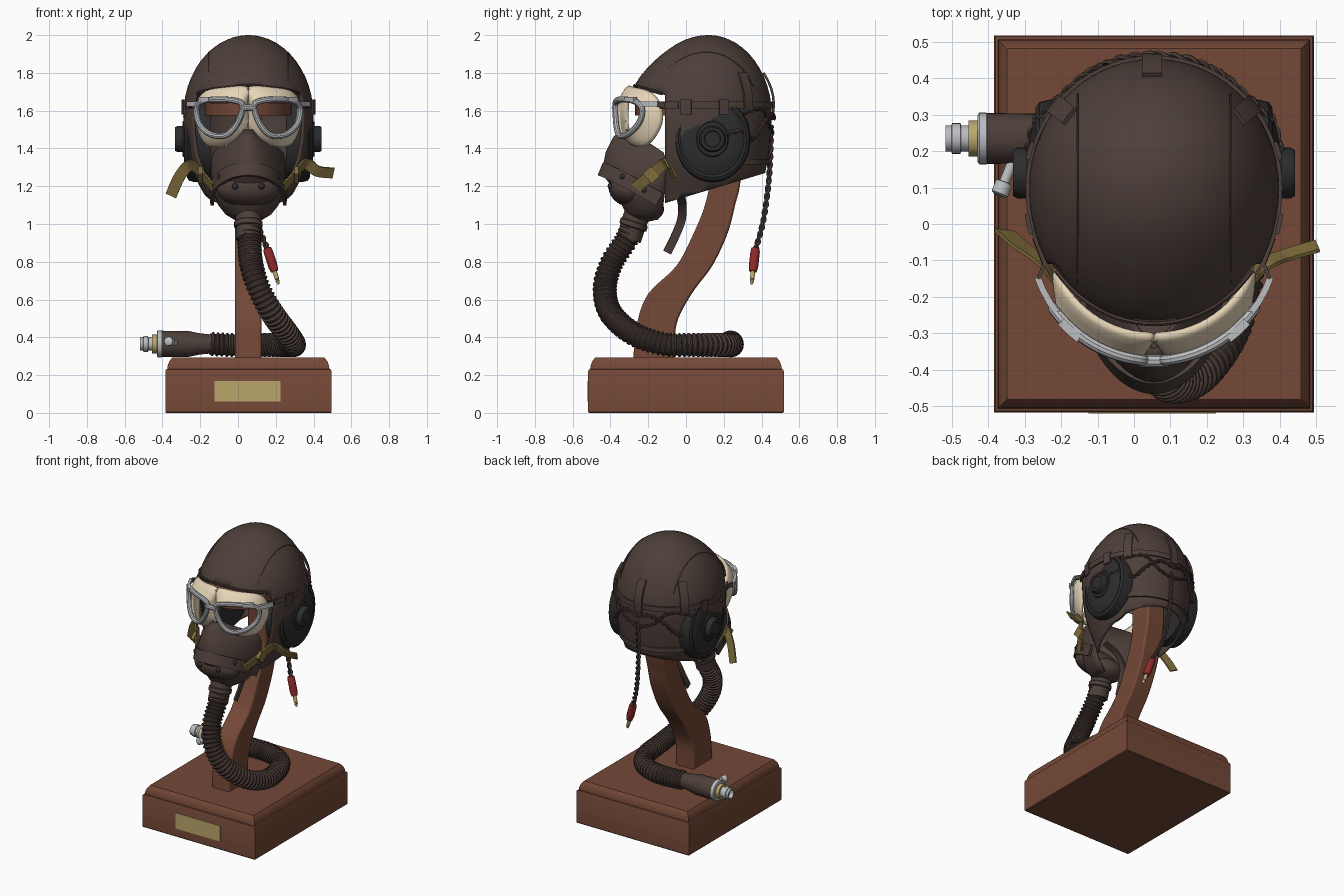
import bpy, bmesh, math
from mathutils import Vector as V

if "Cube" in bpy.data.objects:
    bpy.data.objects.remove(bpy.data.objects["Cube"])

CX = 0.055  # symmetry plane of head and stand

def material(name, r, g, b):
    m = bpy.data.materials.new(name)
    m.diffuse_color = (r, g, b, 1)
    m.use_nodes = True
    m.node_tree.nodes["Principled BSDF"].inputs["Base Color"].default_value = m.diffuse_color
    return m

LEATHER = material("dark_brown_leather", .075, .05, .042)
WOOD = material("red_brown_wood", .175, .065, .038)
BLACK = material("black_rubber", .026, .026, .027)
SILVER = material("silver_metal", .5, .51, .53)
CREAM = material("cream_padding", .80, .67, .48)
BRASS = material("brass", .50, .39, .15)
KHAKI = material("khaki_webbing", .22, .155, .045)
RED = material("red_plug", .27, .022, .022)

def finish(name, bm, mat):
    bmesh.ops.recalc_face_normals(bm, faces=bm.faces)
    me = bpy.data.meshes.new(name)
    bm.to_mesh(me)
    bm.free()
    me.materials.append(mat)
    ob = bpy.data.objects.new(name, me)
    bpy.context.collection.objects.link(ob)
    return ob

def loft_bm(rings, closed=True, caps=True, loop=False):
    bm = bmesh.new()
    vs = [[bm.verts.new(p) for p in r] for r in rings]
    n = len(vs[0])
    for a, b in list(zip(vs, vs[1:])) + ([(vs[-1], vs[0])] if loop else []):
        for i in range(n if closed else n - 1):
            j = (i + 1) % n
            bm.faces.new((a[i], a[j], b[j], b[i]))
    if caps and closed and not loop:
        bm.faces.new(vs[0])
        bm.faces.new(vs[-1])
    return bm

def loft(name, rings, mat, **kw):
    return finish(name, loft_bm(rings, **kw), mat)

def smooth(pts, n=8, loop=False):
    pts = [V(p) for p in pts]
    k, out = len(pts), []
    get = (lambda i: pts[i % k]) if loop else (lambda i: pts[min(max(i, 0), k - 1)])
    for i in range(k if loop else k - 1):
        a, b, c, d = get(i - 1), get(i), get(i + 1), get(i + 2)
        for t in [s / n for s in range(n)]:
            out.append(.5 * (2 * b + (c - a) * t + (2 * a - 5 * b + 4 * c - d) * t * t
                             + (3 * b - a - 3 * c + d) * t ** 3))
    return out if loop else out + [pts[-1]]

def resample(pts, n):
    d = [0]
    for a, b in zip(pts, pts[1:]):
        d.append(d[-1] + (b - a).length)
    out, j = [], 0
    for i in range(n + 1):
        s = d[-1] * i / n
        while j < len(pts) - 2 and d[j + 1] < s:
            j += 1
        out.append(pts[j].lerp(pts[j + 1], (s - d[j]) / (d[j + 1] - d[j])))
    return out

def frames(pts, up, loop=False):
    u, out, k = V(up), [], len(pts)
    for i, p in enumerate(pts):
        t = (pts[(i + 1) % k] - pts[i - 1]) if loop else pts[min(i + 1, k - 1)] - pts[max(i - 1, 0)]
        t.normalize()
        u = (u - t * u.dot(t)).normalized()
        out.append((p, u, t.cross(u)))
    return out

def circle(n):
    return [(math.cos(math.tau * i / n), math.sin(math.tau * i / n)) for i in range(n)]

def tube(name, pts, r, mat, n=10, up=(.3, .2, 1), loop=False):
    rad = r if callable(r) else (lambda i: r)
    return loft(name, [[p + (u * a + v * b) * rad(i) for a, b in circle(n)]
                       for i, (p, u, v) in enumerate(frames(pts, up, loop))], mat, loop=loop)

def ribbon(name, pts, w, t, mat, up):
    sec = [(-w / 2, -t / 2), (w / 2, -t / 2), (w / 2, t / 2), (-w / 2, t / 2)]
    return loft(name, [[p + u * a + v * b for a, b in sec] for p, u, v in frames(pts, up)], mat)

def lathe(name, loc, axis, prof, mat, n=32, stretch=1):
    q = V(axis).to_track_quat('Z', 'Y')
    rings = [[q @ V((a * r, b * r, h)) for a, b in circle(n)] for r, h in prof]
    return loft(name, [[V(loc) + V((p.x, p.y, p.z * stretch)) for p in ring] for ring in rings], mat)

def ball(name, loc, radii, mat, rx=0):
    bm = bmesh.new()
    bmesh.ops.create_uvsphere(bm, u_segments=24, v_segments=14, radius=1)
    ob = finish(name, bm, mat)
    ob.location, ob.scale, ob.rotation_euler = loc, radii, (rx, 0, 0)

def braid(name, ctrl, r=.0085):
    path = smooth(ctrl, 20)
    n = int(sum((b - a).length for a, b in zip(path, path[1:])) / .008)
    fr = frames(resample(path, n), (.3, .9, .2))
    for k in (0, math.pi):
        tube(f"{name}_strand_{int(k > 0)}", [p + (u * math.cos(i * .6 + k) + v * math.sin(i * .6 + k)) * r
                                             for i, (p, u, v) in enumerate(fr)], r, LEATHER, 6)

def solid(ob, t):
    m = ob.modifiers.new("thickness", 'SOLIDIFY')
    m.thickness, m.offset = t, -1

# Wooden base with moulded edge, name plate
loft("base", [[(CX + sx * (.44 - i), sy * (.518 - i), z) for sx, sy in ((-1, -1), (1, -1), (1, 1), (-1, 1))]
              for i, z in ((.004, 0), (0, .005), (0, .222), (.004, .23), (.011, .233), (.013, .25),
                           (.02, .27), (.03, .284), (.036, .292))], WOOD)
loft("name_plate", [[(x, y, z) for x, z in ((-.125, .06), (.225, .06), (.225, .17), (-.125, .17))]
                    for y in (-.515, -.521)], BRASS)

# Curved post and inner head support
post = smooth([(.28, -.28, -.06), (.47, -.26, -.05), (.63, -.2, .03), (.78, -.05, .14), (.95, .04, .22),
               (1.1, .1, .26), (1.25, .125, .29), (1.6, .12, .29)], 6)
ob = loft("post", [[(-.015, a, z), (.125, a, z), (.125, b, z), (-.015, b, z)] for z, a, b in post], WOOD)
bv = ob.modifiers.new("bevel", 'BEVEL')
bv.width, bv.segments, bv.limit_method, bv.angle_limit = .012, 2, 'ANGLE', 1.0
loft("head_support", [[(CX + a * .23, .02 + b * .29, z) for a, b in circle(32)] for z in (1.575, 1.64)], WOOD)

# Leather flying helmet: rings of an ellipsoid running into a neck, forehead pushed forward
LOW = [(1.57, .345, .10, .355), (1.45, .34, .10, .345), (1.35, .325, .10, .335), (1.25, .285, .10, .315),
       (1.15, .23, .07, .25), (1.05, .18, .02, .18)]

def forehead(z):
    return 1 + .14 * min(1, max(0, (1.93 - z) / .18))

def dims(z):
    if z >= 1.57:
        c = math.sqrt(max(0, 1 - ((z - 1.57) / .43) ** 2))
        return .345 * c, .1 + .02 * (1 - c), .355 * c
    for a, b in zip(LOW, LOW[1:]):
        if z >= b[0]:
            t = (z - a[0]) / (b[0] - a[0])
            return tuple(a[i] + (b[i] - a[i]) * t for i in (1, 2, 3))

def head(deg, z, off=0.0):
    a, yc, b = dims(z)
    s = math.sin(math.radians(deg))
    return V((CX + (a + off) * math.cos(math.radians(deg)), yc + (b * (forehead(z) if s < 0 else 1) + off) * s, z))

levels = [1.57 + .43 * math.sin(math.radians(p)) for p in (89.5, 86, 82, 77, 71, 64, 57, 50, 43, 36, 29, 22, 15, 8, 0)]
levels += [1.57 - .04 * i for i in range(1, 13)]
bm = loft_bm([[head(d * 5, z) for d in range(72)] for z in levels])
brow, bn = V((0, -.28, 1.735)), V((0, .3, 1))
neck, nn = V((0, .42, 1.27)), V((0, -.3, 1))
for co, no, clear in ((brow, bn, False), (V((0, -.11, 1)), V((0, 1, 0)), False), (neck, nn, True)):
    bmesh.ops.bisect_plane(bm, geom=bm.verts[:] + bm.edges[:] + bm.faces[:], plane_co=co, plane_no=no, clear_inner=clear)
gone = [f for f in bm.faces if f.calc_center_median().y < -.11 and (f.calc_center_median() - brow).dot(bn) < 0]
bmesh.ops.delete(bm, geom=gone, context='FACES')
solid(finish("helmet", bm, LEATHER), .014)

# Brow binding, crown seams and nape band
rim = []
for d in range(216, 325, 4):
    z = 1.71
    for _ in range(6):
        z = 1.735 - .3 * (head(d, z).y + .28)
    rim.append(head(d, z))
tube("brow_binding", rim, .008, LEATHER, 8)
for s in (-1, 1):
    seam = []
    for i in range(21):
        dx, dy, z = .21 * s, -.27 + .026 * i, 1.8
        for _ in range(8):
            k = .355 * (forehead(z) if dy < 0 else 1)
            z = 1.57 + .43 * math.sqrt(max(.01, 1 - (dx / .345) ** 2 - (dy / k) ** 2))
        seam.append(V((CX + dx, .108 + dy, z)))
    tube(f"crown_seam_{s}", seam, .003, LEATHER, 6)
ribbon("nape_band", [head(d, 1.33, .003) for d in range(25, 156, 5)], .03, .012, LEATHER, (0, 0, 1))

# Back tabs that hold the goggle strap, and the strap itself
for d in (39, 91, 141):
    t = math.radians(d)
    ribbon(f"strap_tab_{d}", [head(d, 1.80 - i * .03, .007 + .01 * math.sin(i * math.pi / 7)) for i in range(8)],
           .055, .012, LEATHER, (-math.sin(t), math.cos(t), 0))
ribbon("goggle_strap", [head(d, 1.63, .006) for d in range(-36, 217, 6)], .035, .01, LEATHER, (0, 0, 1))

# Ear cups, buckles and earphone leads on both sides
for s in (-1, 1):
    lathe(f"ear_cup_{s}", (CX, .14, 1.45), (s, 0, 0), [(.2, .2), (.202, .285), (.195, .315), (.18, .325), (.168, .32),
          (.15, .33), (.1, .342), (.085, .342), (.08, .35)], BLACK, 48, 1.13)
    lathe(f"ear_knob_{s}", (CX, .14, 1.45), (s, 0, 0), [(.07, .34), (.07, .375), (.062, .388), (.045, .388), (.04, .384)], BLACK)
    e = (lambda d: d) if s > 0 else (lambda d: 180 - d)
    for k, d in enumerate((-18, 12)):
        ribbon(f"strap_buckle_{s}_{k}", [head(e(d + i * 4), 1.62, .012) for i in range(3)], .08, .012, LEATHER, (0, 0, 1))
    braid(f"ear_lead_{s}", [(CX + s * .35, .17, 1.47), head(e(30), 1.49, .03), head(e(45), 1.45, .012),
                            head(e(60), 1.53, .01), head(e(75), 1.58, .01), head(90, 1.56, .01)], .007)
    braid(f"ear_loop_{s}", [head(e(28), 1.57, .02), head(e(42), 1.6, .01), head(e(58), 1.6, .012), head(e(72), 1.52, .01),
                            head(90, 1.48, .01)], .006)

# Hanging lead with red plug and brass tip
braid("plug_lead", [(.06, .452, 1.52), (.065, .44, 1.25), (.1, .41, 1.02), (.155, .37, .87)])
ax = V((.04, -.014, -.125))
lathe("plug_body", (.155, .368, .87), ax, [(.014, -.005), (.022, .0), (.025, .02), (.025, .1), (.02, .128)], RED, 16)
lathe("plug_tip", (.155, .368, .87), ax, [(.012, .125), (.012, .17), (.008, .175), (.012, .18), (.005, .2)], BRASS, 12)

# Goggles: padded eye pieces, silver rims, bridge and side arms
def goggle(s, dx, z, k=1.0, back=0.0):
    t = math.asin(min(.99, dx / .34))
    return V((CX + s * .34 * k * math.sin(t), -.03 - .345 * k * math.cos(t) + back, z))

LENS = [(.03, 1.62), (.06, 1.65), (.15, 1.66), (.24, 1.65), (.275, 1.61), (.26, 1.53), (.2, 1.475), (.12, 1.47), (.06, 1.53)]
PAD = [(0, 1.63), (0, 1.725), (.15, 1.725), (.27, 1.70), (.31, 1.62), (.305, 1.5), (.25, 1.415), (.12, 1.42), (0, 1.5)]
lens = smooth([(a, b, 0) for a, b in LENS], 6, True)
pad = smooth([(a, b, 0) for a, b in PAD], 6, True)
for s in (-1, 1):
    rings = []
    for f, k in ((0, .98), (.15, .965), (.5, .94), (.85, .91), (1, .87)):
        rings.append([goggle(s, max(0, p.x + (q.x - p.x) * f), p.y + (q.y - p.y) * f, k, .025 * f) for p, q in zip(lens, pad)])
    solid(loft(f"goggle_padding_{s}", rings, CREAM, caps=False), .014)
    tube(f"goggle_rim_{s}", [goggle(s, p.x, p.y) for p in lens], .016, SILVER, 10, loop=True)
    ribbon(f"goggle_arm_{s}", [goggle(s, d, 1.635, 1.0) for d in (.262, .285, .305, .32)], .026, .018, SILVER, (0, 0, 1))
    ribbon(f"goggle_hinge_{s}", [goggle(s, d, 1.66, 1.02) for d in (.2, .225, .25)], .025, .025, SILVER, (0, 0, 1))
    ribbon(f"goggle_side_strap_{s}", [goggle(s, .318, 1.635), head(0 if s > 0 else 180, 1.63) + V((-.04 * s, -.21, 0)),
                                      head(-20 if s > 0 else 200, 1.63, .008)], .03, .01, LEATHER, (0, 0, 1))
tube("goggle_bridge", [V((CX + d, -.377, 1.615)) for d in (-.04, 0, .04)], .017, SILVER)

# Oxygen mask shell: rows of (z, half width, front y, back y, nose sharpness)
ROWS = [(1.50, .03, -.35, -.31, 1.2), (1.46, .075, -.385, -.25, 1.4), (1.42, .14, -.405, -.18, 1.6), (1.38, .185, -.425, -.12, 1.6),
        (1.33, .20, -.435, -.10, 1.4), (1.26, .20, -.44, -.10, 1.0), (1.18, .19, -.38, -.11, .8), (1.10, .16, -.34, -.12, .7),
        (1.05, .12, -.315, -.13, .7), (1.02, .07, -.29, -.15, .7)]
rings = []
for z, w, f, b, p in ROWS:
    rings.append([(CX + w * math.sin(t), b + (f - b) * max(0, math.cos(t)) ** p, z)
                  for t in [math.radians(-90 + 7.5 * i) for i in range(25)]])
solid(loft("mask_shell", rings, LEATHER, closed=False), .012)
ball("mask_cup", (CX, -.31, 1.18), (.165, .105, .085), LEATHER, -.5)
ball("mask_chin", (CX, -.225, 1.09), (.125, .11, .075), LEATHER, -.2)
half = [(.195, -.14, 1.13), (.178, -.28, 1.21), (.1, -.40, 1.27)]
ribbon("mask_band", smooth([(CX - a, b, c) for a, b, c in half] + [(CX, -.445, 1.29)]
                           + [(CX + a, b, c) for a, b, c in half[::-1]], 6), .075, .018, LEATHER, (0, -.4, 1))
for s in (-1, 1):
    for k, (dx, y, z) in enumerate(((.07, -.4, 1.2), (.15, -.335, 1.25), (.19, -.22, 1.18))):
        ball(f"mask_stud_{s}_{k}", (CX + s * dx, y, z), (.017, .015, .017), BLACK)

# Khaki mask straps with loose ends
for n, pts in (("left", [(-.13, -.27, 1.19), (-.2, -.17, 1.27), (-.255, -.1, 1.31), (-.31, -.06, 1.25), (-.355, -.02, 1.15)]),
               ("right", [(.24, -.27, 1.19), (.31, -.17, 1.27), (.36, -.11, 1.32), (.42, -.085, 1.28), (.505, -.06, 1.27)])):
    ribbon(f"mask_strap_{n}", smooth(pts, 6), .06, .01, KHAKI, (0, -.5, .6))
    ribbon(f"mask_buckle_{n}", [V(pts[1]) + V((0, -.035, -.03)), V(pts[1]) + V((0, .005, .008))], .07, .022, KHAKI, (0, -.5, .6))

# Loose chin strap
ribbon("chin_strap", smooth([(.22, -.03, 1.15), (.13, -.02, 1.1), (.075, -.025, 1.02), (.06, -.06, .93), (.05, -.1, .85)], 6),
       .045, .012, LEATHER, (0, 1, 0))

# Ribbed hose, mask outlet and end fitting
lathe("hose_outlet", (CX, -.25, 1.08), (0, -.05, -.15), [(.07, 0), (.068, .07), (.075, .075), (.075, .1), (.066, .105), (.066, .17)], LEATHER)
path = smooth([(.058, -.275, 1.0), (.06, -.32, .91), (.07, -.395, .79), (.11, -.43, .66), (.18, -.40, .53), (.26, -.28, .42),
               (.295, -.12, .365), (.28, .04, .36), (.21, .17, .36), (.08, .235, .36), (-.05, .24, .36), (-.15, .235, .365)], 20)
tube("hose", resample(path, 248), lambda i: (.055, .064, .064, .055)[i % 4], LEATHER, 20)
for n, prof, mat in (("hose_sleeve", [(.05, 0), (.056, .06), (.068, .12), (.07, .265)], LEATHER),
                     ("fitting_flange", [(.066, .26), (.071, .265), (.071, .285), (.064, .29)], SILVER),
                     ("fitting_ring", [(.05, .29), (.05, .315)], BRASS),
                     ("fitting_tube", [(.036, .31), (.036, .335), (.042, .337), (.042, .36), (.036, .362), (.036, .378),
                                       (.028, .378), (.028, .35)], SILVER)):
    lathe(n, (-.14, .235, .365), (-1, 0, 0), prof, mat)
lathe("fitting_valve", (-.33, .18, .37), (-.04, -.1, .01), [(.014, 0), (.014, .07), (.024, .072), (.024, .105), (.016, .11)], SILVER, 16)

# Smooth shading with sharp edges kept
for ob in bpy.context.scene.objects:
    ob.select_set(True)
bpy.context.view_layer.objects.active = bpy.data.objects["helmet"]
bpy.ops.object.shade_smooth_by_angle(angle=math.radians(35))
